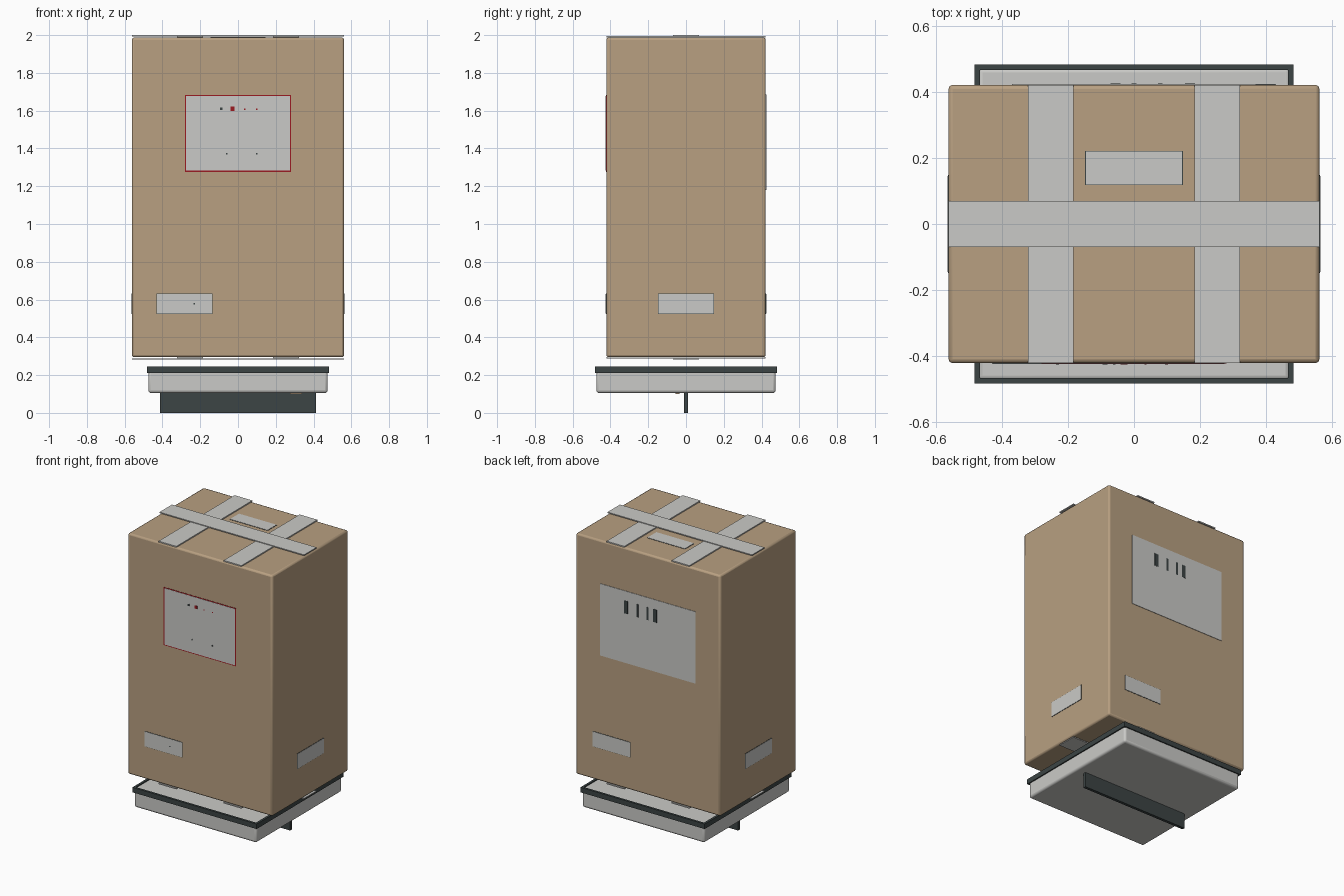
import bpy
import bmesh
from mathutils import Vector

if "Cube" in bpy.data.objects:
    bpy.data.objects.remove(bpy.data.objects["Cube"], do_unlink=True)


def material(name, rgb):
    mat = bpy.data.materials.new(name)
    mat.use_nodes = True
    mat.diffuse_color = (*rgb, 1)
    mat.node_tree.nodes["Principled BSDF"].inputs["Base Color"].default_value = (*rgb, 1)
    return mat


cardboard = material("cardboard", (0.48, 0.35, 0.22))
white = material("off_white", (0.59, 0.59, 0.57))
dark = material("dark_grey", (0.045, 0.058, 0.058))
red = material("red", (0.33, 0.01, 0.015))


def block(name, lo, hi, mat, bevel=0.0, segments=2):
    """Box between two corners, with optional rounded edges."""
    lo, hi = Vector(lo), Vector(hi)
    bm = bmesh.new()
    bmesh.ops.create_cube(bm, size=1)
    for v in bm.verts:
        v.co = (lo + hi) / 2 + v.co * (hi - lo)
    mesh = bpy.data.meshes.new(name)
    bm.to_mesh(mesh)
    bm.free()
    mesh.materials.append(mat)
    obj = bpy.data.objects.new(name, mesh)
    bpy.context.collection.objects.link(obj)
    if bevel:
        mod = obj.modifiers.new("rounded_edges", "BEVEL")
        mod.width, mod.segments = bevel, segments
        bpy.ops.object.select_all(action="DESELECT")
        obj.select_set(True)
        bpy.context.view_layer.objects.active = obj
        bpy.ops.object.shade_smooth_by_angle()
    return obj


HX, HY, BOTTOM, TOP = 0.562, 0.422, 0.295, 1.987
LAYER = 0.0015

# Which axis each side faces, its direction and its surface distance
SIDES = {"front": (1, -1, HY), "back": (1, 1, HY), "left": (0, 1, HX),
         "right": (0, -1, HX), "top": (2, 1, TOP)}


def plate(name, side, u, v, width, height, mat, layer=1):
    """Thin rectangle lying on one side of the box, centred at u, v."""
    axis, sign, dist = SIDES[side]
    others = [i for i in range(3) if i != axis]
    lo, hi = [0, 0, 0], [0, 0, 0]
    for i, centre, size in zip(others, (u, v), (width, height)):
        lo[i], hi[i] = centre - size / 2, centre + size / 2
    lo[axis], hi[axis] = sorted((sign * (dist - LAYER), sign * (dist + layer * LAYER)))
    return block(name, lo, hi, mat)


def label(name, side, u, v, width, height, edge, margin):
    plate(name + "_border", side, u, v, width, height, edge, 1)
    plate(name, side, u, v, width - 2 * margin, height - 2 * margin, white, 2)


# Cardboard box
block("cardboard_box", (-HX, -HY, BOTTOM), (HX, HY, TOP), cardboard, 0.012)

# Crossed tape strips above and below the box
for end, surface, out in (("top", TOP, 1), ("bottom", BOTTOM, -1)):
    near, mid, far = surface, surface + out * 0.008, surface + out * 0.013
    for side, x in (("left", 0.253), ("right", -0.253)):
        z = sorted((near, mid))
        block(f"{end}_tape_{side}", (x - 0.069, -HY, z[0]), (x + 0.069, HY, z[1]), white)
    z = sorted((mid - out * 0.002, far))
    block(f"{end}_tape_long", (-HX, -0.069, z[0]), (HX, 0.069, z[1]), white)

# Small labels
for side, u in (("front", -0.283), ("back", 0.283), ("left", 0), ("right", 0)):
    label(f"{side}_small_label", side, u, 0.578, 0.296, 0.108, dark, 0.002)
label("top_label", "top", 0, 0.17, 0.296, 0.104, dark, 0.002)
plate("small_label_mark", "front", -0.232, 0.578, 0.008, 0.006, dark, 3)

# Front label with red border and printed marks
label("front_large_label", "front", 0, 1.48, 0.562, 0.408, red, 0.006)
for i, (x, z, size, mat) in enumerate((
        (-0.088, 1.61, 0.014, dark), (-0.03, 1.61, 0.022, red), (0.035, 1.608, 0.007, red),
        (0.1, 1.608, 0.007, red), (-0.06, 1.373, 0.008, dark), (0.098, 1.373, 0.008, dark))):
    plate(f"front_mark_{i + 1}", "front", x, z, size, size, mat, 3)

# Back label with bar marks
plate("back_large_label", "back", 0, 1.432, 0.74, 0.505, white, 2)
for i, (x, width) in enumerate(((0.17, 0.03), (0.08, 0.014), (0, 0.014), (-0.056, 0.03))):
    plate(f"back_bar_{i + 1}", "back", x, 1.572, width, 0.09, dark, 3)

# Tray under the box, with a dark rim around its upper edge
block("tray", (-0.475, -0.475, 0.105), (0.475, 0.475, 0.24), white, 0.015, 3)
for sign, side in ((1, "left"), (-1, "right")):
    x = sorted((sign * 0.467, sign * 0.483))
    block(f"rim_{side}", (x[0], -0.483, 0.21), (x[1], 0.483, 0.245), dark)
for sign, side in ((1, "back"), (-1, "front")):
    y = sorted((sign * 0.467, sign * 0.483))
    block(f"rim_{side}", (-0.467, y[0], 0.21), (0.467, y[1], 0.245), dark)

# Upright fin and small tab beneath the tray
block("fin", (-0.412, -0.01, 0), (0.412, 0.01, 0.108), dark)
block("underside_tab", (0.275, -0.055, 0.1), (0.34, -0.035, 0.107), cardboard)
